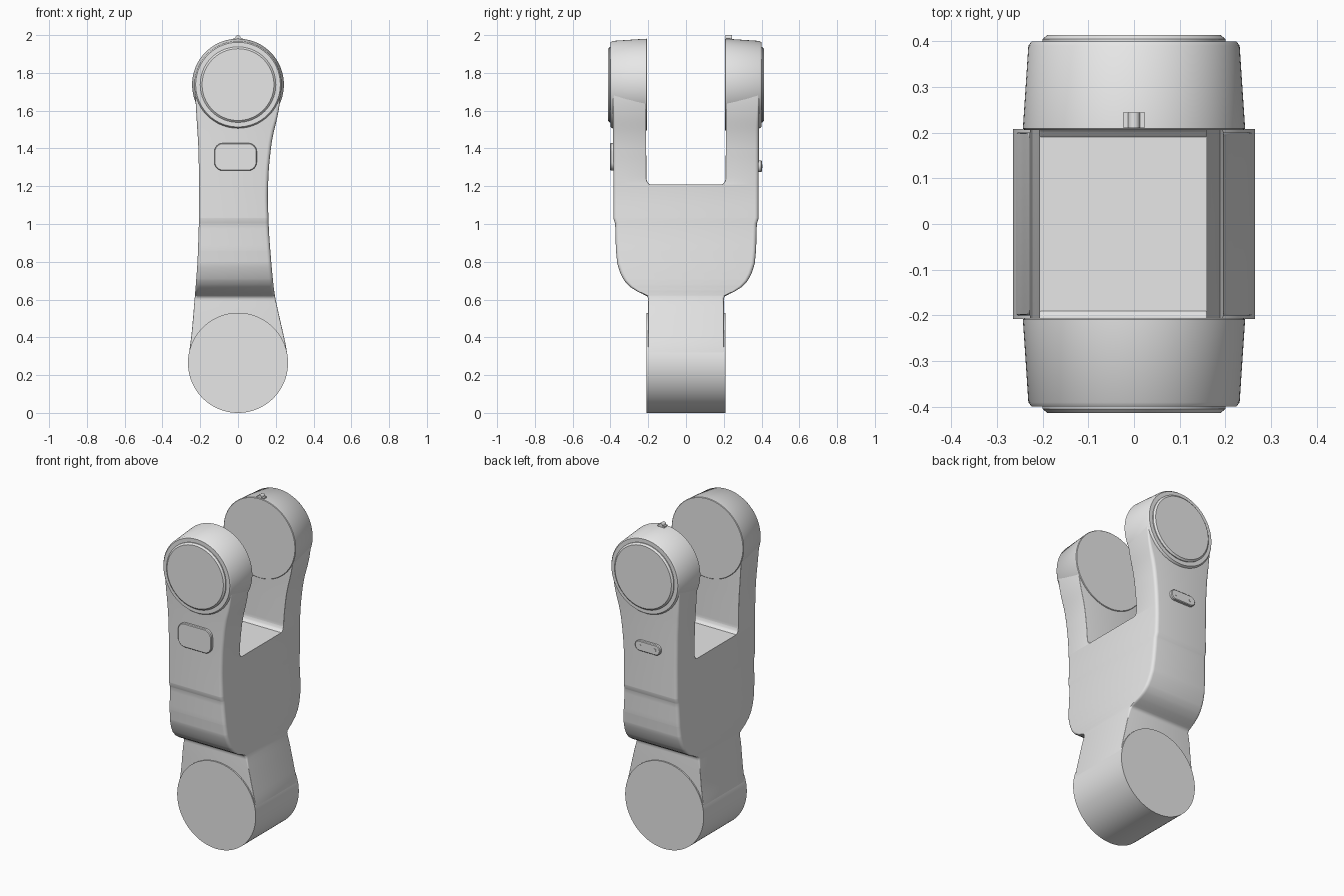
import bpy, bmesh, math

cube = bpy.data.objects.get("Cube")
if cube:
    bpy.data.objects.remove(cube, do_unlink=True)

GREY = (0.8, 0.8, 0.8, 1.0)
mat = bpy.data.materials.new("light grey")
mat.use_nodes = True
mat.diffuse_color = GREY
mat.node_tree.nodes["Principled BSDF"].inputs["Base Color"].default_value = GREY


def finish(name, bm, angle=35):
    """Turn a bmesh into a shaded object."""
    bmesh.ops.recalc_face_normals(bm, faces=bm.faces)
    mesh = bpy.data.meshes.new(name)
    bm.to_mesh(mesh)
    bm.free()
    mesh.materials.append(mat)
    ob = bpy.data.objects.new(name, mesh)
    bpy.context.collection.objects.link(ob)
    bpy.ops.object.select_all(action="DESELECT")
    ob.select_set(True)
    bpy.context.view_layer.objects.active = ob
    bpy.ops.object.shade_smooth_by_angle(angle=math.radians(angle))
    return ob


def loft(name, rings):
    """Skin equal-length closed rings and cap both ends."""
    bm = bmesh.new()
    rows = [[bm.verts.new(p) for p in ring] for ring in rings]
    n = len(rows[0])
    for a, b in zip(rows, rows[1:]):
        for i in range(n):
            j = (i + 1) % n
            bm.faces.new((a[i], a[j], b[j], b[i]))
    bm.faces.new(rows[0])
    bm.faces.new(rows[-1])
    return finish(name, bm)


def disc(name, profile, z, x=0, steps=96):
    """Turn (radius, y) pairs around a front-to-back axis."""
    turns = [math.tau * i / steps for i in range(steps)]
    return loft(name, [[(x + r * math.cos(t), y, z + r * math.sin(t)) for t in turns]
                       for r, y in profile])


def rounded(x0, x1, y0, y1, radii, steps=5):
    """Rounded rectangle; radii run +x+y, -x+y, -x-y, +x-y."""
    pts = []
    corners = ((x1, y1, -1, -1), (x0, y1, 1, -1), (x0, y0, 1, 1), (x1, y0, -1, 1))
    for k, ((x, y, sx, sy), r) in enumerate(zip(corners, radii)):
        for i in range(steps):
            t = math.pi / 2 * (k + i / (steps - 1))
            pts.append((x + sx * r + r * math.cos(t), y + sy * r + r * math.sin(t)))
    return pts


def lerp(table, z):
    for (za, a), (zb, b) in zip(table, table[1:]):
        if z <= zb:
            return a + (b - a) * max(0, z - za) / (zb - za)
    return table[-1][1]


def soft(table, z, w=0.05):
    return sum(lerp(table, z + w * k / 4) for k in range(-4, 5)) / 9


# Outlines as (height, distance)
LEFT = [(0.2, 0.265), (0.32, 0.262), (0.4, 0.244), (0.62, 0.194), (0.75, 0.18),
        (0.95, 0.164), (1.15, 0.157), (1.3, 0.163), (1.45, 0.18), (1.6, 0.217), (1.7, 0.227)]
RIGHT = [(0.2, 0.265), (0.32, 0.26), (0.4, 0.247), (0.62, 0.228), (0.8, 0.214),
         (1.0, 0.207), (1.2, 0.206), (1.4, 0.209), (1.6, 0.222), (1.7, 0.227)]
DEPTH = [(0.3, 0.2), (0.605, 0.2), (0.618, 0.207), (0.63, 0.23), (0.645, 0.262),
         (0.67, 0.3), (0.7, 0.327), (0.74, 0.348), (0.79, 0.364), (0.86, 0.371),
         (1.0, 0.375), (1.03, 0.384), (1.8, 0.387)]
EDGE = [(0.55, 0.004), (0.66, 0.02), (1.5, 0.02), (1.65, 0.008)]
INNER = [(1.2, 0.185), (1.21, 0.19), (1.215, 0.199), (1.225, 0.206), (1.24, 0.21), (1.8, 0.212)]
CROTCH, ARM_TOP = 1.21, 1.72


def heights(lo, hi, *tables):
    zs = {round(lo + (hi - lo) * i / 32, 4) for i in range(33)}
    zs |= {z for t in tables for z, _ in t if lo < z < hi}
    return sorted(zs)


# Body below the fork
rings = []
for z in heights(0.27, CROTCH, DEPTH):
    d, e = lerp(DEPTH, z), lerp(EDGE, z)
    rings.append([(x, y, z) for x, y in
                  rounded(-soft(RIGHT, z), soft(LEFT, z), -d, d, [e] * 4)])
loft("body", rings)

# Two fork arms, their round hubs and hub caps
for side, tag in ((-1, "front"), (1, "back")):
    rings = []
    for z in heights(CROTCH - 0.02, ARM_TOP, DEPTH, INNER):
        e, i = lerp(EDGE, z), 0.004
        rings.append([(x, side * y, z) for x, y in
                      rounded(-soft(RIGHT, z), soft(LEFT, z), lerp(INNER, z),
                              lerp(DEPTH, z), (e, e, i, i))])
    loft(tag + "_arm", rings)
    disc(tag + "_hub", [(r, side * y) for r, y in
                        ((0.24, 0.206), (0.243, 0.209), (0.231, 0.39), (0.224, 0.399))], 1.738)
    disc(tag + "_hub_cap", [(r, side * y) for r, y in
                            ((0.2, 0.39), (0.2, 0.404), (0.19, 0.413))], 1.738)

# Lower pivot
disc("lower_pivot", [(0.265, -0.208), (0.265, 0.208)], 0.265)


def plate(name, x, z, w, h, r, side):
    """Rounded plate standing on an arm face."""
    rings = []
    for y, s in ((0.37, 0), (0.398, 0), (0.402, 0.004)):
        rings.append([(px, side * y, pz) for px, pz in
                      rounded(x - w / 2 + s, x + w / 2 - s, z - h / 2 + s, z + h / 2 - s,
                              [r - s] * 4, 9)])
    loft(name, rings)


# Front panel, and the back plate with two studs
plate("front_panel", -0.013, 1.355, 0.225, 0.146, 0.045, -1)
plate("back_plate", -0.02, 1.305, 0.17, 0.062, 0.0305, 1)
for sx in (-1, 1):
    disc("back_stud", [(0.009, 0.395), (0.009, 0.404)], 1.305, -0.02 + sx * 0.05, 16)

# Small latch on top of the back hub
loft("latch_base", [[(x, y, z) for x, y in rounded(-0.024, 0.024, 0.21, 0.244, [0.002] * 4)]
                    for z in (1.965, 1.986)])
disc("latch_pin", [(0.013, 0.21), (0.013, 0.244)], 1.987, 0, 24)
